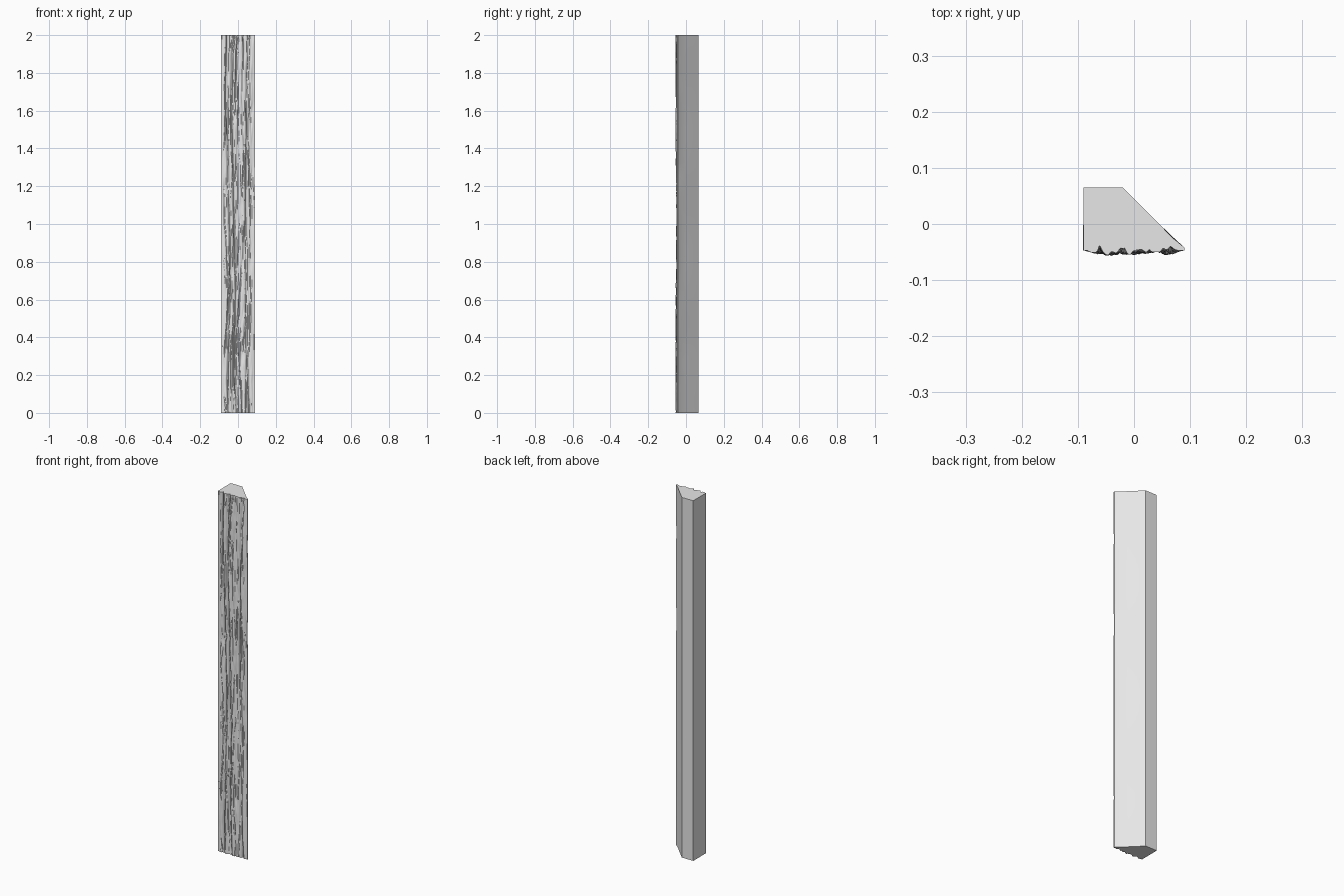
import bpy
import bmesh
from math import exp, sin
from mathutils import Vector, noise

cube = bpy.data.objects.get("Cube")
if cube:
    bpy.data.objects.remove(cube, do_unlink=True)

COLS, ROWS = 84, 360
HALF, BACK, HEIGHT = 0.09, 0.065, 2.0
CRACKS = (-0.056, -0.02, 0.055)   # long bark fissures


def n(x, z, seed):
    return noise.noise(Vector((x, z, seed)))


def bark(x, z):
    """Depth of the rough front face at a point."""
    u = x + 0.018 * n(x * 5, z * 1.6, 3) + 0.004 * n(x * 20, z * 9, 5)
    y = -0.051 - 0.005 * n(x * 6, z * 1.5, 7)
    # wandering fissures with slightly raised lips
    for i, centre in enumerate(CRACKS):
        d = u - centre - 0.01 * sin(z * 2.2 + i)
        depth = 0.010 + 0.006 * n(i, z * 3, 11)
        y += depth * exp(-(d / 0.006) ** 2) - 0.003 * exp(-((d - 0.015) / 0.01) ** 2)
    # finer ridged grain, stretched along the length
    ridge = 1 - abs(n(u * 45, z * 2.5, 13)) * 2
    y += 0.006 * max(0, ridge - 0.6) / 0.4
    y -= 0.0025 * n(u * 130, z * 14, 17)
    # calmer towards both long edges
    calm = min(1, (HALF - abs(x)) / 0.025)
    y = calm * y - (1 - calm) * 0.047
    return max(-0.063, min(-0.038, y))


def section(z):
    """Closed outline: rough front, bevelled right flank, flat back and side."""
    tip = HALF - 0.004 * max(0, n(2, z * 6, 19))
    bulge = 0.002 * n(4, z * 4, 23)
    pts = []
    for i in range(COLS + 1):
        x = -HALF + (HALF + tip) * i / COLS
        pts.append((x - (bulge if i == 0 else 0), bark(x, z)))
    lip = 0.003 * n(6, z * 3, 29)
    pts += [(tip, -0.042), (0.068 + lip, -0.024 + lip), (0.043, 0.002),
            (-0.02, BACK), (-HALF, BACK), (-HALF, 0.01),
            (-HALF - abs(bulge), -0.02)]
    return pts


# Rough sawn board: sections skinned along the height
bm = bmesh.new()
rings = []
for r in range(ROWS + 1):
    z = HEIGHT * r / ROWS
    rings.append([bm.verts.new((x, y, z)) for x, y in section(z)])
for low, high in zip(rings, rings[1:]):
    for i in range(len(low)):
        j = (i + 1) % len(low)
        bm.faces.new((low[i], low[j], high[j], high[i]))
bm.faces.new(rings[0][::-1])
bm.faces.new(rings[-1])
bmesh.ops.recalc_face_normals(bm, faces=bm.faces[:])
mesh = bpy.data.meshes.new("bark_board")
bm.to_mesh(mesh)
bm.free()
board = bpy.data.objects.new("bark_board", mesh)
bpy.context.collection.objects.link(board)

# Plain grey
grey = bpy.data.materials.new("light_grey")
grey.use_nodes = True
colour = (0.8, 0.8, 0.8, 1)
grey.diffuse_color = colour
for node in grey.node_tree.nodes:
    if node.type == "BSDF_PRINCIPLED":
        node.inputs["Base Color"].default_value = colour
mesh.materials.append(grey)

# Smooth bark with crisp corners
bpy.ops.object.select_all(action="DESELECT")
board.select_set(True)
bpy.context.view_layer.objects.active = board
bpy.ops.object.shade_smooth_by_angle(angle=0.6)
